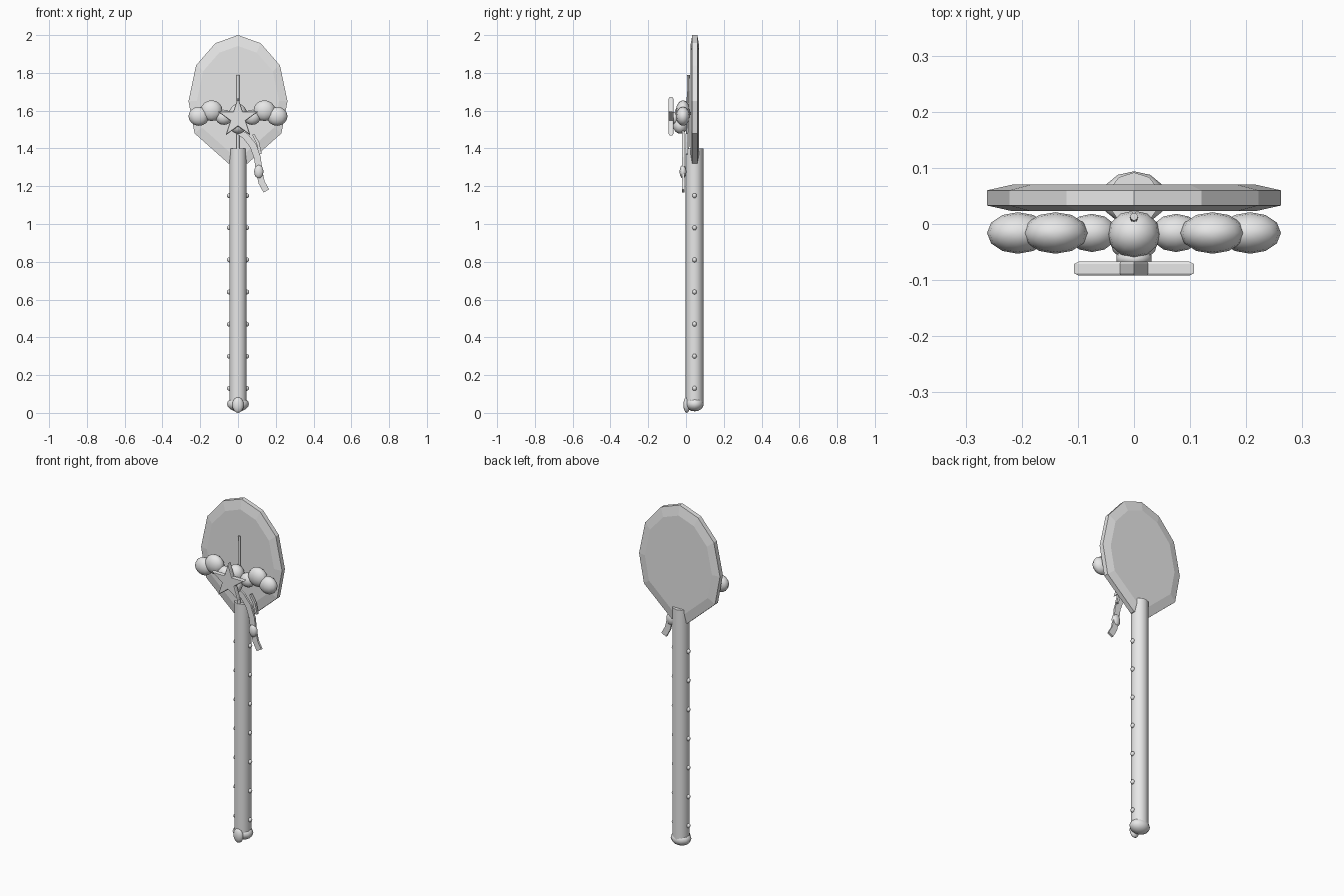
import bpy, bmesh, math
from mathutils import Vector

if "Cube" in bpy.data.objects:
    bpy.data.objects.remove(bpy.data.objects["Cube"])

grey = bpy.data.materials.new("light_grey")
grey.diffuse_color = (0.8, 0.8, 0.8, 1)
grey.use_nodes = True
grey.node_tree.nodes["Principled BSDF"].inputs["Base Color"].default_value = grey.diffuse_color


def make(name, bm, smooth=False):
    bmesh.ops.recalc_face_normals(bm, faces=bm.faces[:])
    me = bpy.data.meshes.new(name)
    bm.to_mesh(me)
    bm.free()
    me.materials.append(grey)
    for p in me.polygons:
        p.use_smooth = smooth
    ob = bpy.data.objects.new(name, me)
    bpy.context.collection.objects.link(ob)
    return ob


def ball(name, loc, radii, seg=12, rings=8):
    bm = bmesh.new()
    bmesh.ops.create_uvsphere(bm, u_segments=seg, v_segments=rings, radius=1)
    for v in bm.verts:
        v.co = Vector(c * r + l for c, r, l in zip(v.co, radii, loc))
    return make(name, bm, True)


def loft(name, rings, smooth=False):
    """Capped solid through a list of matching point rings."""
    bm = bmesh.new()
    vs = [[bm.verts.new(p) for p in ring] for ring in rings]
    n = len(vs[0])
    for a, b in zip(vs, vs[1:]):
        for i in range(n):
            j = (i + 1) % n
            bm.faces.new((a[i], a[j], b[j], b[i]))
    bm.faces.new(vs[0])
    bm.faces.new(vs[-1])
    return make(name, bm, smooth)


def plate(name, outline, centre, shrink, ys):
    """Chamfered plate in the xz plane; ys = front, rim front, rim back, back."""
    cx, cz = centre
    rings = []
    for y, s in zip(ys, (shrink, 1, 1, shrink)):
        rings.append([(cx + (x - cx) * s, y, cz + (z - cz) * s) for x, z in outline])
    return loft(name, rings)


def rod(name, a, b, ra, rb, n):
    """Upright n-sided rod with a corner facing the front."""
    def ring(c, r):
        return [(c[0] + r * math.sin(2 * math.pi * i / n),
                 c[1] - r * math.cos(2 * math.pi * i / n), c[2]) for i in range(n)]
    ob = loft(name, [ring(a, ra), ring(b, rb)])
    bpy.context.view_layer.objects.active = ob
    ob.select_set(True)
    bpy.ops.object.shade_smooth_by_angle(angle=math.radians(45))
    ob.select_set(False)
    return ob


def ribbon(name, path, widths, y, thick):
    """Flat band following an xz path."""
    rings = []
    for i, (p, w) in enumerate(zip(path, widths)):
        a, b = Vector(path[max(i - 1, 0)]), Vector(path[min(i + 1, len(path) - 1)])
        d = (b - a).normalized()
        nx, nz = -d.y * w / 2, d.x * w / 2
        rings.append([(p[0] + s * nx, y + t * thick / 2, p[1] + s * nz)
                      for s, t in ((-1, -1), (1, -1), (1, 1), (-1, 1))])
    return loft(name, rings)


# Handle with end knob
rod("handle", (0, 0.045, 0.04), (0, 0.045, 1.40), 0.047, 0.047, 10)
ball("end_knob", (0, 0.046, 0.047), (0.058, 0.048, 0.039))
ball("end_knob_front_bead", (0, 0.004, 0.042), (0.03, 0.018, 0.042))

# Studs along both sides
for k in range(7):
    for side in (-1, 1):
        ball("stud", (side * 0.046, 0.045, 0.13 + 0.17 * k), (0.013, 0.012, 0.013), 8, 6)

# Faceted oval head
half = [(0.12, 1.957), (0.222, 1.84), (0.262, 1.65), (0.23, 1.48), (0.05, 1.32)]
outline = [(0, 2.0)] + half + [(-x, z) for x, z in reversed(half)]
plate("head_disc", outline, (0, 1.66), 0.83, (0.023, 0.033, 0.06, 0.07))

# Thin needle on the front of the head
rod("needle", (0, 0.008, 1.38), (0, 0.013, 1.79), 0.009, 0.007, 8)

# Puffy bow, mirrored
for side in (-1, 1):
    ball("bow_outer_puff", (side * 0.207, -0.016, 1.57), (0.055, 0.037, 0.05))
    ball("bow_upper_puff", (side * 0.14, -0.016, 1.60), (0.058, 0.037, 0.055))
    ball("bow_inner_puff", (side * 0.075, -0.016, 1.565), (0.045, 0.034, 0.04))
ball("bow_knot", (0, -0.018, 1.585), (0.047, 0.042, 0.05))
ball("bow_lower_knot", (0, -0.03, 1.52), (0.043, 0.038, 0.042))

# Star
star = []
for i in range(10):
    r = 0.112 if i % 2 == 0 else 0.043
    a = math.pi / 2 + i * math.pi / 5
    star.append((r * math.cos(a), 1.56 + r * math.sin(a)))
plate("star", star, (0, 1.56), 0.92, (-0.092, -0.088, -0.071, -0.067))
ball("star_mount", (0, -0.062, 1.56), (0.033, 0.02, 0.033), 10, 6)

# Trailing ribbons and bead
ribbon("long_ribbon",
       [(0.0, 1.49), (0.04, 1.465), (0.08, 1.415), (0.103, 1.35), (0.112, 1.28), (0.125, 1.22), (0.15, 1.175)],
       [0.03, 0.034, 0.036, 0.036, 0.034, 0.034, 0.034], -0.014, 0.012)
ribbon("short_ribbon", [(0.08, 1.475), (0.105, 1.43), (0.12, 1.37)], [0.012, 0.016, 0.012], 0.004, 0.014)
ball("ribbon_bead", (0.11, -0.016, 1.277), (0.026, 0.018, 0.036), 10, 8)
